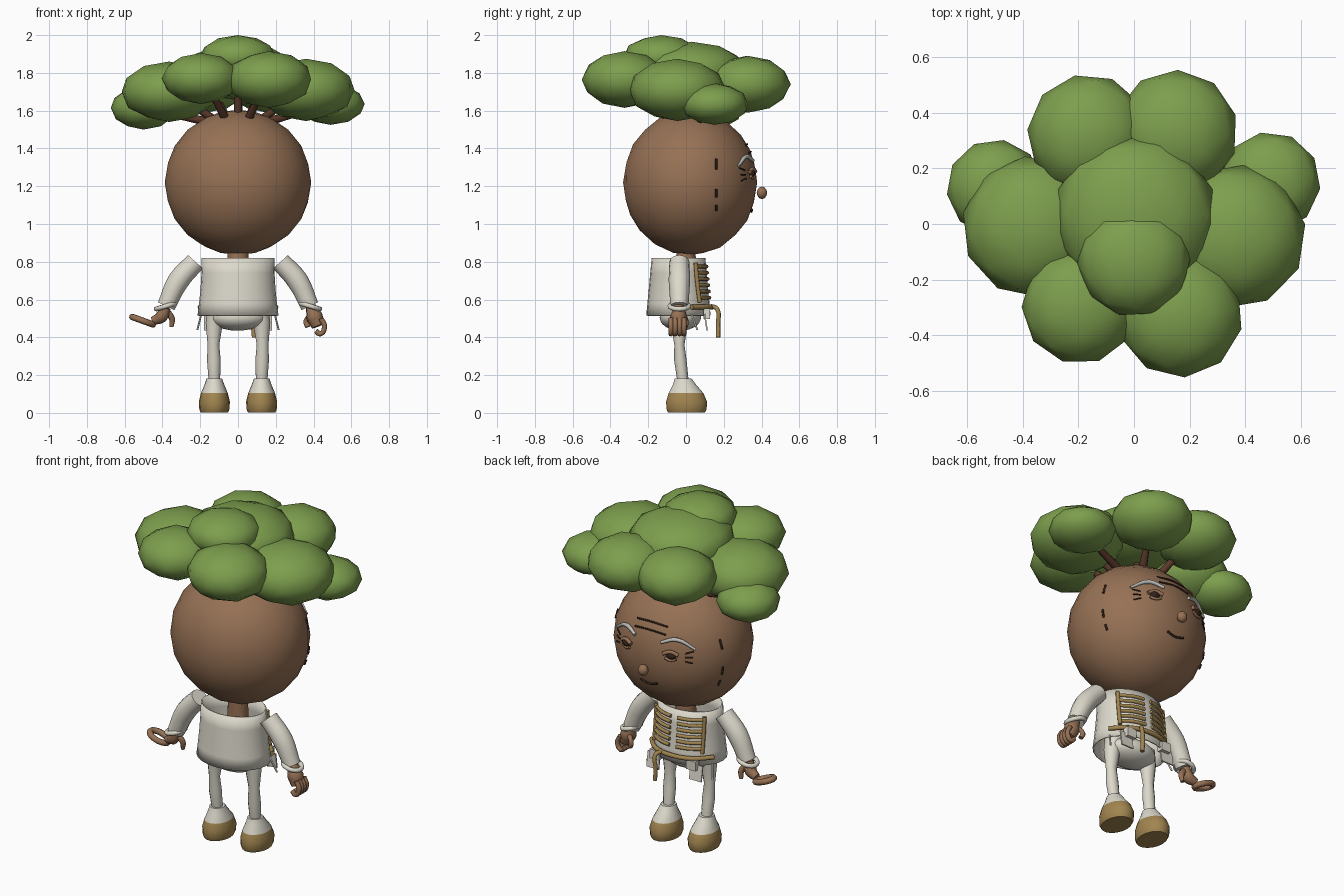
import bpy, bmesh, math
from mathutils import Vector, Matrix

if "Cube" in bpy.data.objects:
    bpy.data.objects.remove(bpy.data.objects["Cube"])


def material(name, rgb):
    m = bpy.data.materials.new(name)
    m.diffuse_color = (*rgb, 1)
    m.use_nodes = True
    m.node_tree.nodes["Principled BSDF"].inputs["Base Color"].default_value = m.diffuse_color
    return m


LEAF = material("leaf green", (0.205, 0.345, 0.075))
SKIN = material("brown skin", (0.305, 0.165, 0.09))
CLOTH = material("off white cloth", (0.72, 0.69, 0.60))
GOLD = material("dull gold", (0.36, 0.235, 0.08))
BARK = material("dark bark", (0.10, 0.04, 0.022))
INK = material("dark line", (0.035, 0.018, 0.01))
GREY = material("grey brow", (0.50, 0.50, 0.48))


def finish(ob, angle=50):
    bpy.ops.object.select_all(action='DESELECT')
    ob.select_set(True)
    bpy.context.view_layer.objects.active = ob
    bpy.ops.object.shade_smooth_by_angle(angle=math.radians(angle))
    return ob


def from_bmesh(name, bm, *mats):
    bmesh.ops.recalc_face_normals(bm, faces=bm.faces)
    me = bpy.data.meshes.new(name)
    bm.to_mesh(me)
    bm.free()
    ob = bpy.data.objects.new(name, me)
    bpy.context.collection.objects.link(ob)
    for m in mats:
        me.materials.append(m)
    return finish(ob)


def blob(name, c, r, mat, sub=2, turn=0.0):
    bm = bmesh.new()
    bmesh.ops.create_icosphere(bm, subdivisions=sub, radius=1)
    bm.transform(Matrix.Translation(c) @ Matrix.Diagonal((*r, 1)) @ Matrix.Rotation(turn, 4, 'Z'))
    return from_bmesh(name, bm, mat)


def box(name, c, size, mat, tilt=0.0):
    bm = bmesh.new()
    bmesh.ops.create_cube(bm, size=1)
    bm.transform(Matrix.Translation(c) @ Matrix.Rotation(tilt, 4, 'X') @ Matrix.Diagonal((*size, 1)))
    return from_bmesh(name, bm, mat)


def loft(name, rings, mats, n=16, caps=True, split=None):
    """Stack of horizontal ellipses (x, y, z, rx, ry)."""
    bm = bmesh.new()
    loops = []
    for x, y, z, rx, ry in rings:
        loops.append([bm.verts.new((x + rx * math.cos(2 * math.pi * i / n),
                                    y + ry * math.sin(2 * math.pi * i / n), z)) for i in range(n)])
    for a, b in zip(loops, loops[1:]):
        for i in range(n):
            bm.faces.new((a[i], a[(i + 1) % n], b[(i + 1) % n], b[i]))
    if caps:
        bm.faces.new(loops[0])
        bm.faces.new(loops[-1])
    if split:
        for f in bm.faces:
            f.material_index = int(f.calc_center_median().z > split)
    return from_bmesh(name, bm, *mats)


def tube(name, pts, radii, mat, smooth=True, closed=False, sides=2):
    """Round tube through points, with a radius for each point."""
    cu = bpy.data.curves.new(name, 'CURVE')
    cu.dimensions = '3D'
    cu.bevel_depth = 1
    cu.bevel_resolution = sides
    cu.use_fill_caps = True
    cu.resolution_u = 4
    sp = cu.splines.new('BEZIER' if smooth else 'POLY')
    seq = sp.bezier_points if smooth else sp.points
    seq.add(len(pts) - 1)
    for i, p in enumerate(pts):
        if smooth:
            seq[i].co = p
            seq[i].handle_left_type = seq[i].handle_right_type = 'AUTO'
        else:
            seq[i].co = (*p, 1)
        seq[i].radius = radii[i] if isinstance(radii, (list, tuple)) else radii
    sp.use_cyclic_u = closed
    cu.materials.append(mat)
    ob = bpy.data.objects.new(name, cu)
    bpy.context.collection.objects.link(ob)
    bpy.ops.object.select_all(action='DESELECT')
    ob.select_set(True)
    bpy.context.view_layer.objects.active = ob
    bpy.ops.object.convert(target='MESH')
    return finish(bpy.context.view_layer.objects.active)


# Head
HC, HR = Vector((0, 0.022, 1.22)), Vector((0.388, 0.355, 0.385))
blob("head", HC, HR, SKIN, sub=3, turn=0.3)


def face(x, z, lift=0.0):
    k = 1 - (x / HR.x) ** 2 - ((z - HC.z) / HR.z) ** 2
    return (x, HC.y + HR.y * math.sqrt(max(k, 0)) + lift, z)


# Foliage clumps: x, y, z, radius, height radius
clumps = [(0.005, 0.03, 1.81, 0.295, 0.155), (0, -0.13, 1.885, 0.205, 0.115),
          (-0.365, -0.01, 1.70, 0.255, 0.16), (0.36, -0.045, 1.71, 0.26, 0.165),
          (-0.165, 0.32, 1.74, 0.22, 0.15), (0.15, 0.33, 1.74, 0.225, 0.15),
          (-0.195, -0.295, 1.77, 0.21, 0.135), (0.165, -0.325, 1.765, 0.228, 0.15),
          (-0.50, 0.13, 1.615, 0.175, 0.115), (0.49, 0.15, 1.635, 0.182, 0.11)]
for i, (x, y, z, r, h) in enumerate(clumps):
    blob("foliage_%d" % i, (x, y, z), (r, r, h), LEAF, turn=i * 0.37)
    # Branch from the scalp up into the clump
    tube("branch_%d" % i, [(x * 0.3, 0.02 + y * 0.3, 1.54), (x * 0.85, y * 0.85, z - 0.02)],
         [0.024, 0.014], BARK, smooth=False)

# Nose, mouth and brow wrinkles
blob("nose", (0, 0.402, 1.165), (0.03, 0.028, 0.033), SKIN)
tube("mouth", [face(x, z) for x, z in ((-0.055, 1.078), (0, 1.065), (0.055, 1.078))], 0.006, INK)
for z in (1.375, 1.415):
    tube("forehead_wrinkle", [face(x, z + dz) for x, dz in ((-0.1, 0), (0, 0.008), (0.1, 0))], 0.005, INK)

for s, side in ((-1, "left"), (1, "right")):
    # Eyes with heavy lids
    e = face(s * 0.145, 1.268)
    blob("eye_" + side, e, (0.03, 0.018, 0.022), INK)
    tube("eyelid_" + side, [face(s * x, z, 0.008) for x, z in ((0.105, 1.278), (0.145, 1.292), (0.185, 1.275))],
         0.011, SKIN)
    tube("eye_bag_" + side, [face(s * x, z, 0.005) for x, z in ((0.115, 1.255), (0.145, 1.244), (0.175, 1.252))],
         0.008, SKIN)
    tube("eyebrow_" + side, [face(s * x, z, 0.004) for x, z in ((0.085, 1.335), (0.165, 1.358), (0.258, 1.308))],
         [0.009, 0.012, 0.007], GREY)
    # Creases beside the eyes and along the side of the head
    for z in (1.285, 1.262, 1.24):
        tube("eye_crease_" + side, [face(s * 0.215, z), face(s * 0.25, z + (z - 1.262) * 0.5)], 0.004, INK, False)
    for a, b, x in ((1.29, 1.345, 0.33), (1.14, 1.185, 0.345), (1.07, 1.10, 0.325)):
        pts = []
        for z in (a, b):
            y = 0.16
            k = 1 - ((y - HC.y) / HR.y) ** 2 - ((z - HC.z) / HR.z) ** 2
            pts.append((s * HR.x * math.sqrt(k), y, z))
        tube("cheek_crease_" + side, pts, 0.006, INK, False)

# Neck and tunic
loft("neck", [(0, 0.0, 0.72, 0.06, 0.055), (0, 0.0, 0.88, 0.055, 0.05)], [SKIN])
TY = -0.04


def tunic_r(z):
    t = (0.82 - z) / 0.3
    return 0.192 + 0.022 * t * t, 0.142 + 0.028 * t


tunic = loft("tunic", [(0, TY, z, *tunic_r(z)) for z in (0.82, 0.74, 0.66, 0.58, 0.515)], [CLOTH],
             n=24, caps=False)
sol = tunic.modifiers.new("thickness", 'SOLIDIFY')
sol.thickness, sol.offset = 0.008, -1


def chest(x, z, lift=0.0):
    rx, ry = tunic_r(z)
    return (x, TY + (ry + lift) * math.sqrt(max(0, 1 - (x / (rx + lift)) ** 2)), z)


# Gold cord braid on the chest and cord belt
for s, side in ((-1, "left"), (1, "right")):
    for i in range(6):
        z = 0.61 + 0.033 * i
        tube("chest_cord_" + side, [chest(s * x, z, 0.004) for x in (0.022, 0.09, 0.155)], 0.010, GOLD)
    tube("chest_border_" + side, [chest(s * 0.158, z, 0.006) for z in (0.585, 0.69, 0.795)], 0.011, GOLD)
    # Hip pouches and front flaps
    box("pouch_" + side, chest(s * 0.12, 0.525, 0.008), (0.06, 0.035, 0.055), CLOTH)
    box("front_flap_" + side, (s * 0.14, 0.105, 0.48), (0.08, 0.008, 0.09), CLOTH, 0.15)
    tube("side_flap_edge_" + side, [(s * 0.195, 0.03, 0.52), (s * 0.215, 0.06, 0.44)], 0.005, CLOTH, False)
tube("belt_cord", [chest(x, 0.56, 0.014) for x in (-0.205, -0.12, 0, 0.12, 0.205)], 0.013, GOLD)
tube("hanging_cord", [(0.06, 0.13, 0.565), (0.085, 0.165, 0.55), (0.08, 0.17, 0.47), (0.085, 0.17, 0.40)],
     0.012, GOLD)

# Shorts, legs and shoes
blob("shorts", (0, -0.03, 0.505), (0.15, 0.11, 0.07), CLOTH, sub=3)
for s, side in ((-1, "left"), (1, "right")):
    x = s * 0.125
    loft("leg_" + side, [(s * 0.11, -0.035, 0.56, 0.05, 0.055), (x, -0.035, 0.48, 0.046, 0.045),
                         (s * 0.13, -0.035, 0.36, 0.031, 0.027), (s * 0.128, -0.03, 0.28, 0.036, 0.033),
                         (x, -0.015, 0.16, 0.03, 0.03)], [CLOTH], n=12)
    loft("shoe_" + side, [(x, 0.003, 0.003, 0.073, 0.10), (x, 0.003, 0.02, 0.08, 0.108),
                          (x, 0.003, 0.06, 0.082, 0.11), (x, 0.0, 0.105, 0.071, 0.093),
                          (x, -0.008, 0.15, 0.052, 0.062), (x, -0.015, 0.182, 0.041, 0.045)],
         [GOLD, CLOTH], n=18, split=0.106)
    # Sleeves and cuffs
    tube("sleeve_" + side, [(s * 0.225, -0.035, 0.80), (s * 0.315, -0.035, 0.70), (s * 0.38, -0.035, 0.565)],
         [0.053, 0.057, 0.048], CLOTH, sides=4)
    ring = [(s * (0.383 + 0.05 * math.cos(a)), -0.035 + 0.05 * math.sin(a), 0.565 - 0.015 * math.cos(a))
            for a in (i * math.pi / 4 for i in range(8))]
    tube("cuff_" + side, ring, 0.013, CLOTH, closed=True)

# Fist
tube("right_palm", [(0.385, -0.035, 0.565), (0.405, -0.04, 0.51), (0.425, -0.045, 0.46)],
     [0.028, 0.045, 0.036], SKIN)
for i in range(4):
    y = -0.08 + i * 0.023
    tube("right_finger", [(0.44, y, 0.50), (0.458, y, 0.455), (0.435, y, 0.418), (0.412, y, 0.435)],
         0.0135, SKIN)
tube("right_thumb", [(0.39, -0.02, 0.52), (0.36, 0.0, 0.485), (0.37, -0.005, 0.455)], 0.014, SKIN)

# Open hand with fingers curled into a ring
tube("left_palm", [(-0.385, -0.035, 0.56), (-0.405, -0.03, 0.51), (-0.45, -0.02, 0.487)],
     [0.03, 0.034, 0.022], SKIN)
curl = [(-0.505 + 0.055 * math.cos(a), -0.018 + 0.038 * math.sin(a), 0.488 - 0.02 * math.cos(a))
        for a in (i * math.pi / 4 for i in range(8))]
tube("left_fingers", curl, 0.017, SKIN, closed=True)
tube("left_thumb", [(-0.375, -0.03, 0.535), (-0.35, -0.02, 0.50), (-0.352, -0.015, 0.455)],
     [0.018, 0.017, 0.011], SKIN)
